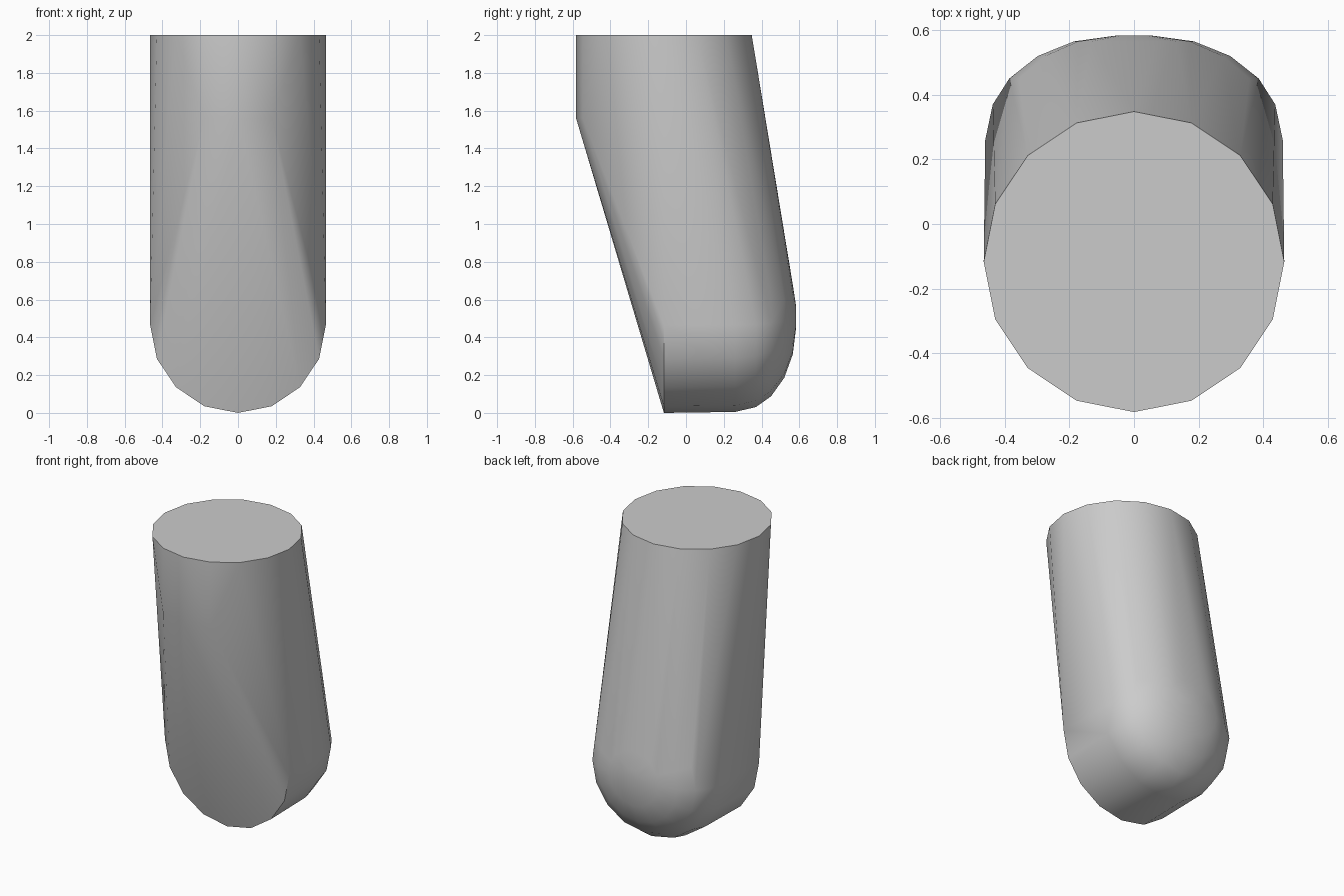
import bpy, bmesh
from math import sin, cos, tau, radians

cube = bpy.data.objects.get("Cube")
if cube:
    bpy.data.objects.remove(cube, do_unlink=True)

SIDES = 16
R = 0.465          # radius of both tubes
AXIS_Y = -0.117    # axis of the upright tube, and front of the lower tube


def circle(radius):
    return [(radius * sin(tau * i / SIDES), -radius * cos(tau * i / SIDES))
            for i in range(SIDES)]


# Flat upper rim
points = [(x, AXIS_Y + y, 2) for x, y in circle(R)]

# Short upright front wall below the rim
points += [(x, AXIS_Y + y, 1.56) for x, y in circle(R) if abs(x) < 0.2 and y < 0]

# Lower tube running backwards, with a rounded end
for y, scale in ((AXIS_Y, 1), (0.26, 0.99), (0.37, 0.94), (0.45, 0.83),
                 (0.52, 0.64), (0.565, 0.4), (0.583, 0.12)):
    centre = R + 0.05 * (1 - scale)
    points += [(x, y, centre + z) for x, z in circle(R * scale)]

# Skin wrapped tightly around both tubes
bm = bmesh.new()
for p in points:
    bm.verts.new(p)
bmesh.ops.convex_hull(bm, input=bm.verts)
bmesh.ops.delete(bm, geom=[v for v in bm.verts if not v.link_faces], context='VERTS')
bmesh.ops.dissolve_limit(bm, angle_limit=radians(0.5), verts=bm.verts, edges=bm.edges)
bmesh.ops.recalc_face_normals(bm, faces=bm.faces)
mesh = bpy.data.meshes.new("rounded_body")
bm.to_mesh(mesh)
bm.free()

body = bpy.data.objects.new("rounded_body", mesh)
bpy.context.collection.objects.link(body)

grey = bpy.data.materials.new("plain_grey")
grey.use_nodes = True
colour = (0.6, 0.6, 0.6, 1)
grey.diffuse_color = colour
grey.node_tree.nodes["Principled BSDF"].inputs["Base Color"].default_value = colour
mesh.materials.append(grey)

# Smooth skin with crisp rims
bpy.ops.object.select_all(action='DESELECT')
body.select_set(True)
bpy.context.view_layer.objects.active = body
bpy.ops.object.shade_smooth_by_angle(angle=radians(40))
